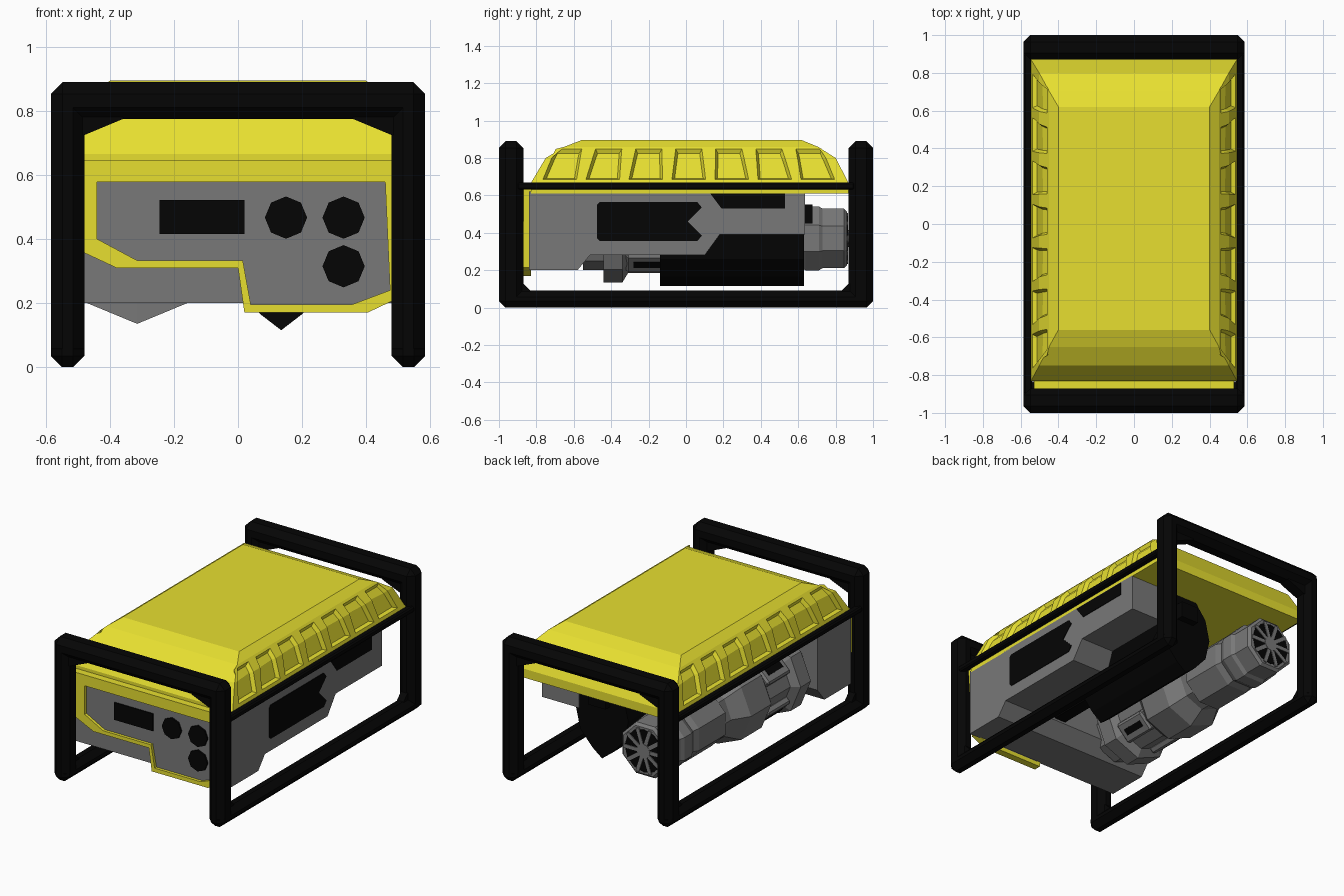
import bpy, bmesh, math
from mathutils import Matrix

if "Cube" in bpy.data.objects:
    bpy.data.objects.remove(bpy.data.objects["Cube"])


def material(name, col):
    m = bpy.data.materials.new(name)
    m.diffuse_color = (*col, 1)
    m.use_nodes = True
    m.node_tree.nodes["Principled BSDF"].inputs["Base Color"].default_value = m.diffuse_color
    return m


YELLOW = material("yellow", (0.80, 0.74, 0.03))
GREY = material("grey", (0.19, 0.19, 0.19))
BLACK = material("black", (0.0015, 0.0015, 0.0015))


def finish(name, bm, mat):
    bmesh.ops.recalc_face_normals(bm, faces=bm.faces)
    me = bpy.data.meshes.new(name)
    bm.to_mesh(me)
    bm.free()
    me.materials.append(mat)
    ob = bpy.data.objects.new(name, me)
    bpy.context.collection.objects.link(ob)
    return ob


def box(name, lo, hi, mat, bevel=0.0):
    bm = bmesh.new()
    bmesh.ops.create_cube(bm, size=1)
    for v in bm.verts:
        v.co = [lo[i] + (v.co[i] + 0.5) * (hi[i] - lo[i]) for i in range(3)]
    if bevel:
        bmesh.ops.bevel(bm, geom=bm.edges[:], offset=bevel, segments=1, affect='EDGES')
    return finish(name, bm, mat)


def prism(name, pts, axis, a, b, mat):
    """Extrude a 2D outline along x (points are y,z) or along y (points are x,z)."""
    bm = bmesh.new()
    at = (lambda p, t: (t, *p)) if axis == 'x' else (lambda p, t: (p[0], t, p[1]))
    A, B = ([bm.verts.new(at(p, t)) for p in pts] for t in (a, b))
    bm.faces.new(A)
    bm.faces.new(B)
    for i in range(len(pts)):
        j = (i + 1) % len(pts)
        bm.faces.new((A[i], A[j], B[j], B[i]))
    return finish(name, bm, mat)


def lathe(name, x, z, profile, sides, turn, mat):
    """Faceted solid around a y axis; profile holds (y, radius)."""
    bm = bmesh.new()
    angles = [turn + 2 * math.pi * k / sides for k in range(sides)]
    rings = [[bm.verts.new((x + r * math.cos(t), y, z + r * math.sin(t))) for t in angles]
             for y, r in profile]
    for P, Q in zip(rings, rings[1:]):
        for i in range(sides):
            j = (i + 1) % sides
            bm.faces.new((P[i], P[j], Q[j], Q[i]))
    bm.faces.new(rings[0])
    bm.faces.new(rings[-1])
    return finish(name, bm, mat)


# --- Tubular frame: posts, rails, cross bars and corner gussets
for s, side in ((-1, "left"), (1, "right")):
    xs = sorted((s * 0.48, s * 0.585))
    for e, end in ((-1, "front"), (1, "rear")):
        ys = sorted((e * 0.87, e * 1.0))
        box(f"{side}_{end}_post", (xs[0], ys[0], 0), (xs[1], ys[1], 0.89), BLACK, 0.036)
        prism(f"{side}_{end}_foot_gusset",
              [(e * 0.91, 0.05), (e * 0.91, 0.13), (e * 0.87, 0.13), (e * 0.83, 0.09), (e * 0.83, 0.05)],
              'x', xs[0] + 0.03, xs[1] - 0.03, BLACK)
        prism(f"{side}_{end}_top_gusset",
              [(s * 0.53, 0.84), (s * 0.36, 0.84), (s * 0.36, 0.775), (s * 0.48, 0.725), (s * 0.53, 0.725)],
              'y', ys[0] + 0.03, ys[1] - 0.03, BLACK)
    box(f"{side}_bottom_rail", (xs[0], -1, 0), (xs[1], 1, 0.092), BLACK, 0.035)
    xr = sorted((s * 0.54, s * 0.583))
    box(f"{side}_middle_rail", (xr[0], -0.9, 0.632), (xr[1], 0.9, 0.668), BLACK, 0.008)
for e, end in ((-1, "front"), (1, "rear")):
    ys = sorted((e * 0.87, e * 1.0))
    box(f"{end}_top_bar", (-0.585, ys[0], 0.775), (0.585, ys[1], 0.89), BLACK, 0.036)

# --- Yellow top cover: stacked rings (z, half width, front y, rear y) with recessed side vents
RINGS = [(0.61, 0.545, -0.83, 0.87), (0.665, 0.545, -0.83, 0.87), (0.80, 0.502, -0.75, 0.80),
         (0.86, 0.45, -0.65, 0.705), (0.895, 0.40, -0.56, 0.62)]
bm = bmesh.new()
rings = [[bm.verts.new(c) for c in ((-x, f, z), (x, f, z), (x, r, z), (-x, r, z))]
         for z, x, f, r in RINGS]
bm.faces.new(rings[0])
bm.faces.new(rings[-1])
for k in range(4):
    for i in range(4):
        if i % 2 and k in (1, 2):
            continue                      # vented side wall is made below
        j = (i + 1) % 4
        bm.faces.new((rings[k][i], rings[k][j], rings[k + 1][j], rings[k + 1][i]))


def wall_x(z):
    (z0, x0, *_), (z1, x1, *_) = RINGS[1:3] if z <= 0.8 else RINGS[2:4]
    return x0 + (x1 - x0) * (z - z0) / (z1 - z0)


vents = []
for s, f, r in ((-1, 0, 3), (1, 1, 2)):
    rows = [[], [], []]                   # bottom, crease and top of the vents
    for k in range(7):
        c = 0.015 + (k - 3) * 0.23
        for row, z, half, lean in ((0, 0.685, 0.09, 0), (1, 0.80, 0.076, 0.011), (2, 0.848, 0.07, 0.016)):
            for d in (-half, half):
                y = c + d - lean * (k - 3)
                rows[row].append(bm.verts.new((s * wall_x(z), y, z)))
    bm.faces.new([rings[1][f], rings[1][r]] + rows[0][::-1])
    bm.faces.new([rings[3][f], rings[3][r]] + rows[2][::-1])
    for e, n in ((f, 0), (r, -1)):
        bm.faces.new([rings[1][e], rows[0][n], rows[1][n], rings[2][e]])
        bm.faces.new([rings[2][e], rows[1][n], rows[2][n], rings[3][e]])
    for lo, hi in ((rows[0], rows[1]), (rows[1], rows[2])):
        for k in range(13):
            face = bm.faces.new((lo[k], lo[k + 1], hi[k + 1], hi[k]))
            if k % 2 == 0:
                vents.append(face)
bmesh.ops.recalc_face_normals(bm, faces=bm.faces)
bmesh.ops.inset_region(bm, faces=vents, thickness=0.013, depth=-0.022, use_even_offset=True)
finish("top_cover", bm, YELLOW)

# --- Grey front housing and right side housing
W = 0.545
prism("front_housing", [(-0.84, 0.2), (-0.58, 0.2), (-0.51, 0.285), (-0.51, 0.62), (-0.84, 0.62)],
      'x', -W, W, GREY)
prism("side_housing", [(-0.55, 0.28), (0.1, 0.28), (0.18, 0.39), (0.635, 0.39), (0.635, 0.615), (-0.55, 0.615)],
      'x', 0.29, W, GREY)
prism("side_window", [(-0.46, 0.355), (0.06, 0.355), (0.085, 0.385), (0.01, 0.46), (0.085, 0.535),
                      (0.06, 0.565), (-0.46, 0.565), (-0.475, 0.55), (-0.475, 0.37)], 'x', W - 0.005, W + 0.004, BLACK)
prism("side_slot", [(0.13, 0.61), (0.19, 0.53), (0.53, 0.53), (0.53, 0.61)], 'x', W - 0.005, W + 0.004, BLACK)

# --- Control panel: yellow surround with a recessed grey face
OUTER = [(-0.53, 0.645), (0.53, 0.645), (0.5, 0.215), (0.405, 0.17), (0.02, 0.17), (0.0, 0.31), (-0.38, 0.31), (-0.53, 0.38)]
INNER = [(-0.44, 0.578), (0.46, 0.578), (0.475, 0.24), (0.355, 0.195), (0.04, 0.195), (0.015, 0.333), (-0.315, 0.333), (-0.44, 0.4)]
bm = bmesh.new()
loops = [[bm.verts.new((x, y, z)) for x, z in pts]
         for pts, y in ((OUTER, -0.83), (OUTER, -0.875), (INNER, -0.875), (INNER, -0.83))]
for a in range(4):
    A, B = loops[a], loops[(a + 1) % 4]
    for i in range(8):
        j = (i + 1) % 8
        bm.faces.new((A[i], A[j], B[j], B[i]))
finish("panel_surround", bm, YELLOW)
prism("panel_face", INNER, 'y', -0.857, -0.832, GREY)
box("display", (-0.245, -0.865, 0.415), (0.02, -0.85, 0.522), BLACK)
for n, (x, z) in enumerate(((0.15, 0.467), (0.33, 0.467), (0.33, 0.315))):
    lathe(f"socket_{n + 1}", x, z, [(-0.85, 0.066), (-0.868, 0.066)], 8, 0, BLACK)

# --- Black engine block with a narrow keel, and its shaft and hub
half = [(0.0, 0.115), (0.065, 0.165), (0.15, 0.26), (0.18, 0.39), (0.15, 0.52), (0.07, 0.62)]
prism("engine_block", [(0.135 + x, z) for x, z in half] + [(0.135 - x, z) for x, z in half[:0:-1]],
      'y', -0.14, 0.63, BLACK)
lathe("engine_shaft", 0.135, 0.39, [(-0.55, 0.1), (-0.1, 0.1)], 8, math.pi / 8, BLACK)
box("engine_hub", (0.08, 0.6, 0.45), (0.2, 0.675, 0.55), BLACK)

# --- Grey exhaust: front octagon flange, vented waist, wide collar and rear silencer
MX, MZ = -0.315, 0.37
lathe("exhaust_body", MX, MZ, [(-0.55, 0.17), (-0.441, 0.17), (-0.44, 0.235), (-0.34, 0.235), (-0.31, 0.185), (-0.11, 0.185),
                               (-0.06, 0.23), (0.14, 0.23), (0.24, 0.165), (0.32, 0.165)], 8, math.pi / 2, GREY)
lathe("exhaust_silencer", MX, MZ, [(0.28, 0.15), (0.3, 0.18), (0.56, 0.18), (0.6, 0.165), (0.64, 0.185), (0.71, 0.185),
                                   (0.73, 0.172), (0.845, 0.172), (0.86, 0.155)], 8, math.pi / 8, GREY)
for k in range(4):
    turn = Matrix.Translation((MX, -0.21, MZ)) @ Matrix.Rotation(math.pi / 4 + k * math.pi / 2, 4, 'Y')
    box(f"exhaust_vent_plate_{k + 1}", (0.15, -0.11, -0.065), (0.2, 0.11, 0.065), GREY, 0.012).matrix_world = turn
    box(f"exhaust_vent_slot_{k + 1}", (0.195, -0.07, -0.02), (0.204, 0.07, 0.02), BLACK).matrix_world = turn

# --- Exhaust end grille: dark disc, spokes and hub
lathe("grille_disc", MX, MZ, [(0.85, 0.132), (0.863, 0.132)], 12, 0, BLACK)
lathe("grille_hub", MX, MZ, [(0.85, 0.045), (0.869, 0.045)], 12, 0, GREY)
for k in range(10):
    spoke = box(f"grille_spoke_{k + 1}", (0.03, -0.01, -0.011), (0.14, 0.007, 0.011), GREY)
    spoke.matrix_world = Matrix.Translation((MX, 0.86, MZ)) @ Matrix.Rotation(k * math.pi / 5, 4, 'Y')
